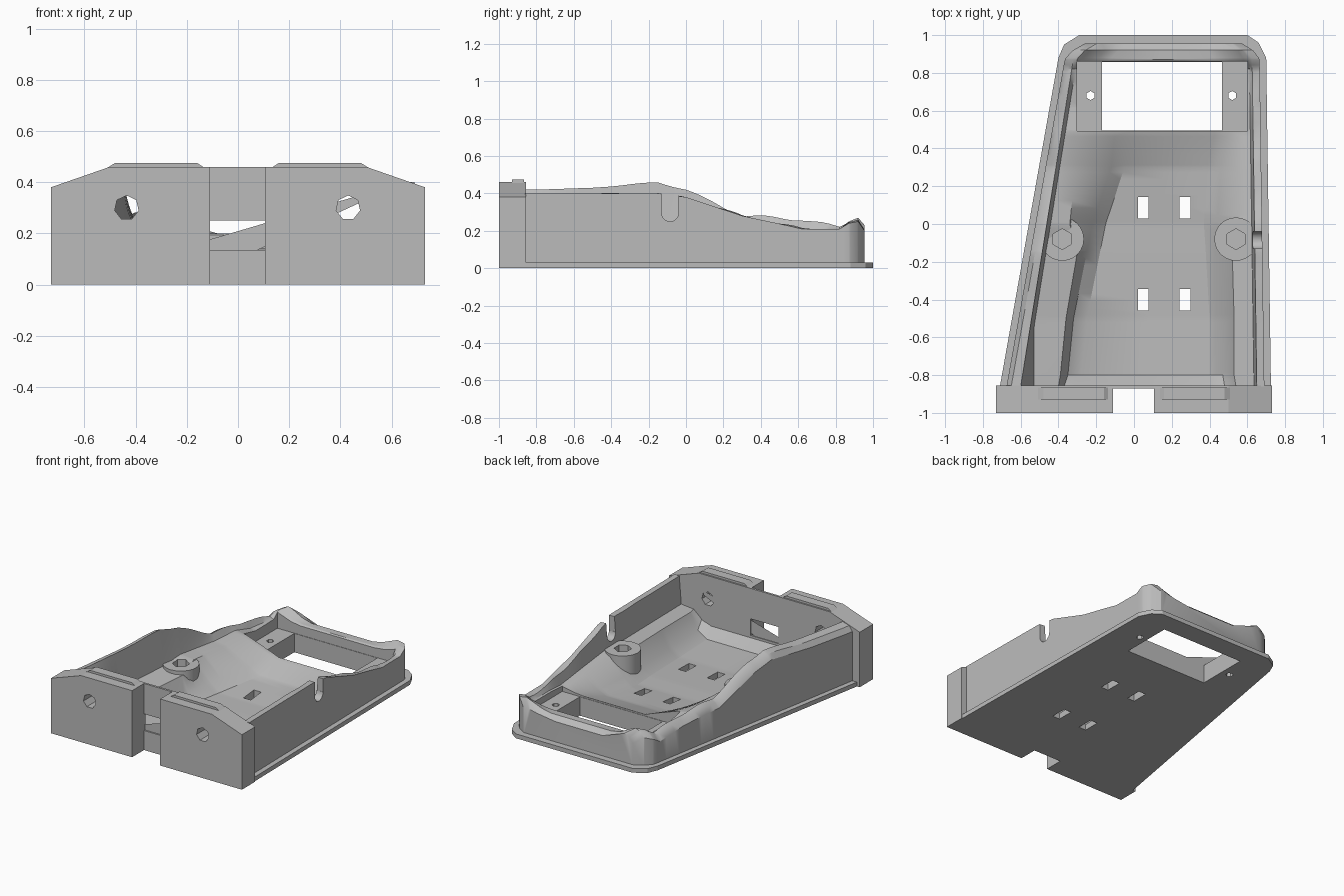
import bpy, bmesh, math
from mathutils import Matrix

old = bpy.data.objects.get("Cube")
if old:
    bpy.data.objects.remove(old)

grey = bpy.data.materials.new("plain_grey")
grey.use_nodes = True
colour = (0.5, 0.5, 0.5, 1)
grey.diffuse_color = colour
grey.node_tree.nodes["Principled BSDF"].inputs["Base Color"].default_value = colour


def finish(name, bm):
    bmesh.ops.recalc_face_normals(bm, faces=bm.faces)
    mesh = bpy.data.meshes.new(name)
    bm.to_mesh(mesh)
    bm.free()
    mesh.materials.append(grey)
    obj = bpy.data.objects.new(name, mesh)
    bpy.context.collection.objects.link(obj)
    return obj


def box(name, x, y, z):
    bm = bmesh.new()
    bmesh.ops.create_cube(bm, size=1)
    for v in bm.verts:
        v.co = [sum(r) / 2 + c * (r[1] - r[0]) for r, c in zip((x, y, z), v.co)]
    return finish(name, bm)


def rod(name, centre, radius, length, sides, axis="Z"):
    bm = bmesh.new()
    turn = Matrix.Identity(4) if axis == "Z" else Matrix.Rotation(math.pi / 2, 4, axis)
    bmesh.ops.create_cone(bm, cap_ends=True, segments=sides, radius1=radius, radius2=radius,
                          depth=length, matrix=Matrix.Translation(centre) @ turn)
    return finish(name, bm)


def prism(name, outline, direction):
    bm = bmesh.new()
    face = bm.faces.new([bm.verts.new(p) for p in outline])
    extra = bmesh.ops.extrude_face_region(bm, geom=[face])["geom"]
    bmesh.ops.translate(bm, vec=direction, verts=[v for v in extra if isinstance(v, bmesh.types.BMVert)])
    return finish(name, bm)


def cut(obj, cutters):
    for cutter in cutters:
        cutter.hide_render = True
        mod = obj.modifiers.new("cut", "BOOLEAN")
        mod.object = cutter
        mod.solver = "EXACT"
        mod.use_self = True
        bpy.context.view_layer.objects.active = obj
        bpy.ops.object.modifier_apply(modifier=mod.name)


# Base plate with a front notch and chamfered back corners
base = prism("base_plate", [(x, y, 0) for x, y in (
    (-.73, -1), (-.11, -1), (-.11, -.87), (.105, -.87), (.105, -1), (.73, -1), (.73, -.86),
    (.725, -.86), (.70, .88), (.66, .96), (.60, 1), (-.29, 1), (-.37, .95), (-.40, .88),
    (-.71, -.86), (-.73, -.86))], (0, 0, .03))

# Tray body: y, left rim, right rim, left shelf, left shelf edge, left foot,
# right shelf, right shelf edge, right foot, floor
KEYS = (
    (-.86, .42, .40, .18, -.40, -.37, .20, .54, .48, .125),
    (-.80, .42, .40, .18, -.39, -.35, .20, .53, .47, .05),
    (-.50, .43, .40, .18, -.36, -.32, .20, .53, .47, .04),
    (-.15, .46, .40, .20, -.30, -.25, .20, .52, .45, .05),
    (0, .42, .38, .23, -.34, -.22, .21, .56, .44, .05),
    (.3, .28, .28, .22, -.31, -.12, .18, .57, .46, .08),
    (.49, .27, .24, .23, -.28, -.10, .16, .58, .5, .14),
    (.62, .26, .21, .2, -.28, -.2, .17, .59, .55, .16),
    (.82, .22, .21, .2, -.28, -.2, .17, .59, .55, .16),
    (.87, .25, .24, .24, -.28, -.2, .23, .58, .5, .2),
    (.92, .27, .25, .26, -.23, -.15, .25, .55, .46, .2),
    (.955, .23, .2, .22, -.17, -.1, .19, .47, .4, .17))


def keyed(y):
    for a, b in zip(KEYS, KEYS[1:]):
        if y <= b[0]:
            t = (y - a[0]) / (b[0] - a[0])
            return [p + (q - p) * t for p, q in zip(a, b)]
    return KEYS[-1]


def section(y):
    _, rim_l, rim_r, sh_l, edge_l, foot_l, sh_r, edge_r, foot_r, floor = keyed(y)
    t = (y + .86) / 1.74
    corner = max(0, y - .86) ** 2 * 10
    left, right = -.675 + .31 * t + corner, .69 - .025 * t - corner
    wave = .008 * math.sin(19 * y) * min(1, max(0, y + .6))
    in_l = max(left + .075 - .03 * t, -.62)
    in_r = right - .04
    wall_l = min(max(-.53, in_l + .02), edge_l - .01)
    wall_r = max(in_r - .015, edge_r + .01)
    mid = (foot_l + foot_r) / 2
    toe_l, toe_r = floor + .3 * (sh_l - floor), floor + .3 * (sh_r - floor)
    pts = [(left, .01), (left, rim_l - .05), (left + .025, rim_l - .015 + wave), (in_l, rim_l + wave),
           (wall_l, sh_l + .01), (edge_l, sh_l), (foot_l, toe_l), (foot_l + .07, floor),
           (mid, floor), (foot_r - .07, floor), (foot_r, toe_r), (edge_r, sh_r),
           (wall_r, sh_r + .01), (in_r, rim_r - wave), (right, rim_r), (right, .01)]
    return [(x, y, z) for x, z in pts]


stations = sorted({round(-.86 + 1.815 * i / 48, 3) for i in range(49)} | {k[0] for k in KEYS})
bm = bmesh.new()
rings = [[bm.verts.new(p) for p in section(y)] for y in stations]
for a, b in zip(rings, rings[1:]):
    for i in range(len(a)):
        j = (i + 1) % len(a)
        bm.faces.new((a[i], a[j], b[j], b[i]))
bm.faces.new(rings[0])
bm.faces.new(rings[-1])
bmesh.ops.triangulate(bm, faces=bm.faces)
body = finish("tray_body", bm)

# Front blocks with sloped shoulders, and the ridges on top
blocks = []
for side, inner, name in ((-1, .11, "right"), (1, .105, "left")):
    shape = ((inner, 0), (.73, 0), (.73, .38), (.50, .46), (inner, .46))
    block = prism(name + "_front_block", [(side * x, -1, z) for x, z in shape], (0, .145, 0))
    blocks.append(block)
    ridge = ((.13, .455), (.52, .45), (.48, .475), (.16, .475))
    prism(name + "_top_ridge", [(side * x, -.93, z) for x, z in ridge], (0, .065, 0))

# Thin wall between the blocks, leaving a window
box("upper_front_panel", (-.11, .105), (-.87, -.855), (.25, .46))
box("lower_front_panel", (-.11, .105), (-.87, -.855), (0, .135))

# Screw posts
posts = [rod(n + "_screw_post", (x, -.08, .12), .115, .21, 24)
         for n, x in (("right", -.38), ("left", .54))]

# Cutters
pocket = box("pocket_cutter", (-.301, .601), (.493, .861), (.13, .9))
through = [box("slot_cutter", (x - .028, x + .028), (y - .057, y + .057), (-1, 1))
           for x in (.05, .27) for y in (.085, -.4)]
through += [rod("screw_cutter", (x, .68, 0), .024, 2, 6) for x in (-.23, .52)]
through.append(box("window_cutter", (-.17, .465), (.496, .858), (-1, 1)))
notch = [box("notch_cutter", (.61, .8), (-.131, -.039), (.295, 1)),
         rod("notch_round_cutter", (.705, -.085, .295), .045, .19, 20, "X")]
notch[1].data.transform(Matrix.Translation((.705, -.085, .295)) @ Matrix.Rotation(math.pi / 2, 4, "Z")
                        @ Matrix.Translation((-.705, .085, -.295)))
hexes = [rod("post_cutter", (x, -.08, .25), .055, .3, 6) for x in (-.38, .54)]
holes = [rod("front_cutter", (x, -.95, .3), .048, .5, 7, "X") for x in (-.435, .43)]

cut(base, through)
cut(body, [pocket] + through + notch + hexes)
for post, cutter in zip(posts, hexes):
    cut(post, [cutter])
for block, cutter in zip(blocks, holes):
    cut(block, [cutter])
for cutter in through + [pocket] + notch + hexes + holes:
    bpy.data.objects.remove(cutter)

# Smooth the moulded parts, keeping hard edges
bpy.ops.object.select_all(action="DESELECT")
for obj in [body] + posts:
    obj.select_set(True)
    bpy.context.view_layer.objects.active = obj
bpy.ops.object.shade_smooth_by_angle(angle=math.radians(32))
